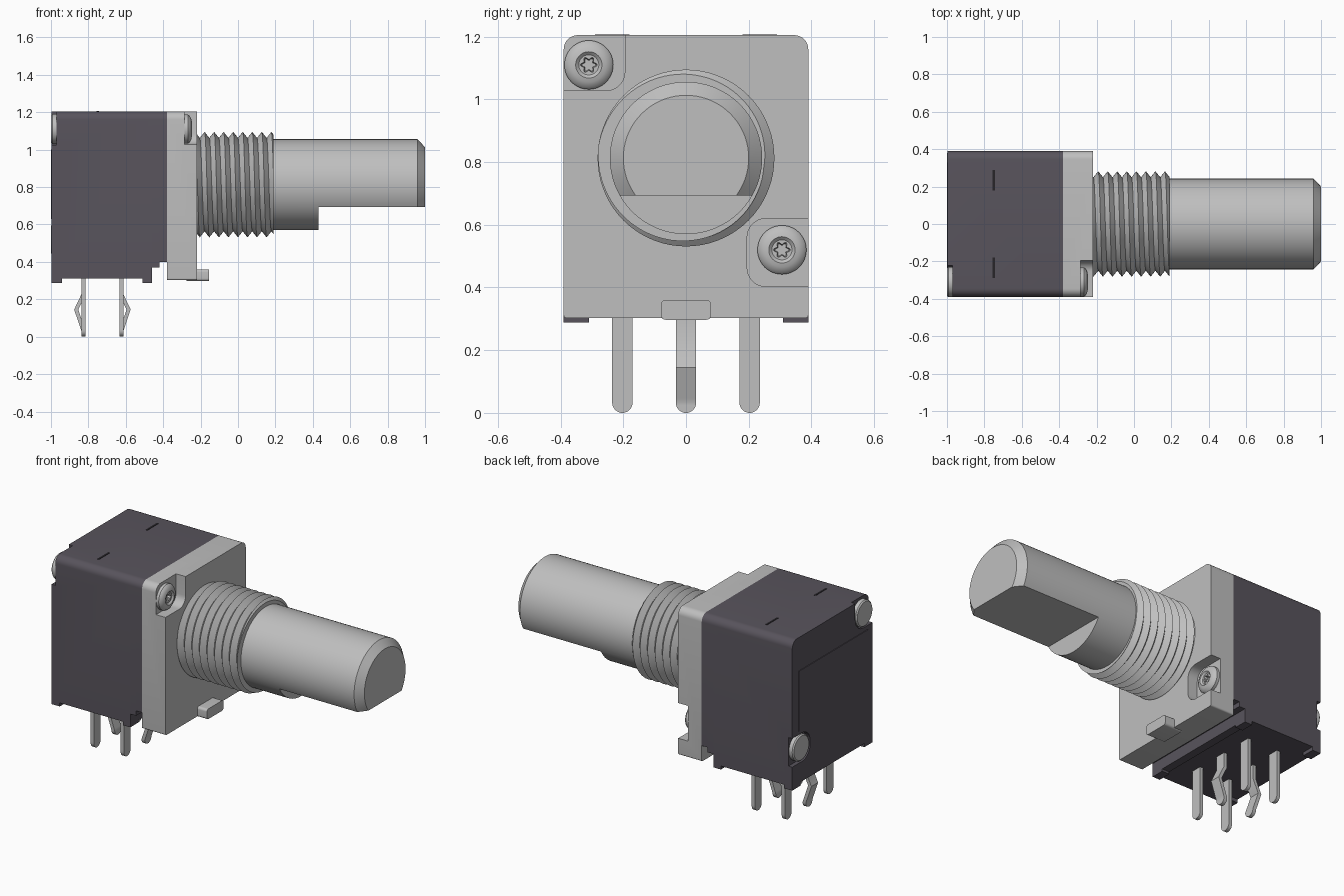
import bpy, bmesh, math

if "Cube" in bpy.data.objects:
    bpy.data.objects.remove(bpy.data.objects["Cube"])

AX = 0.813          # height of the shaft axis


def mat(name, c):
    m = bpy.data.materials.new(name)
    m.diffuse_color = (*c, 1)
    m.use_nodes = True
    m.node_tree.nodes["Principled BSDF"].inputs["Base Color"].default_value = m.diffuse_color
    return m


METAL = mat("light grey metal", (0.52, 0.52, 0.52))
DARK = mat("dark plastic", (0.098, 0.088, 0.108))
BLACK = mat("black slot", (0.02, 0.018, 0.022))


def finish(name, bm, material, angle=30):
    bmesh.ops.recalc_face_normals(bm, faces=bm.faces)
    me = bpy.data.meshes.new(name)
    bm.to_mesh(me)
    bm.free()
    me.materials.append(material)
    ob = bpy.data.objects.new(name, me)
    bpy.context.collection.objects.link(ob)
    bpy.ops.object.select_all(action='DESELECT')
    ob.select_set(True)
    bpy.context.view_layer.objects.active = ob
    bpy.ops.object.shade_smooth_by_angle(angle=math.radians(angle))
    return ob


def rings(loops):
    """Bridge equal-length closed loops of points and cap both ends."""
    bm = bmesh.new()
    rows = [[bm.verts.new(p) for p in l] for l in loops]
    n = len(rows[0])
    for a, b in zip(rows, rows[1:]):
        for i in range(n):
            bm.faces.new((a[i], a[(i + 1) % n], b[(i + 1) % n], b[i]))
    bm.faces.new(rows[0])
    bm.faces.new(rows[-1])
    return bm


def rounded(y0, y1, z0, z1, top, bottom):
    """Rectangle in y/z with separate top and bottom corner radii."""
    pts = []
    for cy, cz, r, start in ((y1, z1, top, 0), (y0, z1, top, 90),
                             (y0, z0, bottom, 180), (y1, z0, bottom, 270)):
        sy, sz = (-1 if cy == y1 else 1), (-1 if cz == z1 else 1)
        steps = 8 if r > 0 else 0
        for i in range(steps + 1):
            a = math.radians(start + (90 * i / steps if steps else 0))
            pts.append((cy + sy * r + r * math.cos(a), cz + sz * r + r * math.sin(a)))
    return pts


def prism(name, x0, x1, pts, material):
    return finish(name, rings([[(x, y, z) for y, z in pts] for x in (x0, x1)]), material)


def box(name, x0, x1, y0, y1, z0, z1, material):
    return prism(name, x0, x1, rounded(y0, y1, z0, z1, 0, 0), material)


def lathe(name, profile, cy, cz, material, n=48, lobes=()):
    """Turn (x, r) around an axis along x; listed rings get six lobes."""
    loops = []
    for k, (x, r) in enumerate(profile):
        loop = []
        for i in range(n):
            a = 2 * math.pi * i / n
            q = r * (1 + 0.22 * math.cos(6 * a)) if k in lobes else r
            loop.append((x, cy + q * math.cos(a), cz + q * math.sin(a)))
        loops.append(loop)
    return finish(name, rings(loops), material)


def cut(ob, cutter):
    m = ob.modifiers.new("cut", 'BOOLEAN')
    m.operation, m.solver, m.object = 'DIFFERENCE', 'EXACT', cutter
    bpy.context.view_layer.objects.active = ob
    bpy.ops.object.modifier_apply(modifier=m.name)
    bpy.data.objects.remove(cutter)


# Dark housing: rear block plus raised steps near the front plate
housing = prism("housing", -0.996, -0.46, rounded(-0.39, 0.39, 0.31, 1.205, 0.045, 0), DARK)
prism("housing_step", -0.46, -0.42, rounded(-0.39, 0.39, 0.37, 1.205, 0.045, 0), DARK)
prism("housing_front", -0.42, -0.38, rounded(-0.39, 0.39, 0.40, 1.205, 0.045, 0), DARK)
box("bottom_rail", -0.51, -0.46, -0.39, 0.39, 0.302, 0.32, DARK)
for s in (-1, 1):
    ys = sorted((s * 0.31, s * 0.39))
    for nm, x0, x1 in (("rear_foot", -0.996, -0.94), ("front_foot", -0.51, -0.46)):
        box(nm, x0, x1, *ys, 0.288, 0.33, DARK)
    slot = sorted((s * 0.18, s * 0.29))
    box("top_slot", -0.756, -0.744, *slot, 1.20, 1.207, BLACK)

# Raised panel on the rear
box("rear_panel", -1.0, -0.99, -0.34, 0.33, 0.63, 1.0, DARK)

# Front plate with locating tab
plate = prism("front_plate", -0.38, -0.22, rounded(-0.39, 0.39, 0.302, 1.205, 0.045, 0.01), METAL)
prism("locating_tab", -0.275, -0.155, rounded(-0.08, 0.08, 0.297, 0.36, 0.015, 0.015), METAL)

# Screw pockets in the plate and rivet pockets in the housing
cut(plate, prism("cutter", -0.285, 0, rounded(-0.6, -0.195, 1.028, 1.4, 0.06, 0.06), METAL))
cut(plate, prism("cutter", -0.285, 0, rounded(0.195, 0.6, 0.403, 0.62, 0.06, 0.06), METAL))
cut(housing, prism("cutter", -1.1, -0.97, rounded(-0.6, -0.222, 1.025, 1.4, 0.08, 0.08), DARK))
cut(housing, prism("cutter", -1.1, -0.97, rounded(0.215, 0.6, 0.432, 0.608, 0.08, 0.08), DARK))
for ob in (plate, housing):
    bpy.ops.object.select_all(action='DESELECT')
    ob.select_set(True)
    bpy.context.view_layer.objects.active = ob
    bpy.ops.object.shade_smooth_by_angle(angle=math.radians(30))

# Screws in front, rivet ends behind
for cy, cz in ((-0.31, 1.11), (0.306, 0.52)):
    lathe("screw_head", [(-0.29, 0.078), (-0.268, 0.078), (-0.258, 0.071), (-0.25, 0.055),
                         (-0.247, 0.042), (-0.256, 0.032), (-0.256, 0.022), (-0.275, 0.018)],
          cy, cz, METAL, lobes=(6, 7))
    lathe("rivet_end", [(-0.96, 0.08), (-0.993, 0.08), (-1.0, 0.073)], cy, cz, METAL)

# Threaded bushing: a right-handed helical surface trimmed flat at both ends
PITCH, N = 0.051, 72
bm = bmesh.new()
rows = []
for k in range(28):
    r = 0.282 if k % 2 else 0.25
    rows.append([bm.verts.new((-0.37 + PITCH * (k / 2 + j / N),
                               r * math.cos(2 * math.pi * j / N),
                               AX + r * math.sin(2 * math.pi * j / N))) for j in range(N + 1)])
for a, b in zip(rows, rows[1:]):
    for j in range(N):
        bm.faces.new((a[j], a[j + 1], b[j + 1], b[j]))
bmesh.ops.remove_doubles(bm, verts=bm.verts, dist=1e-5)
for x, d in ((-0.225, -1), (0.19, 1)):
    res = bmesh.ops.bisect_plane(bm, geom=bm.verts[:] + bm.edges[:] + bm.faces[:],
                                 plane_co=(x, 0, 0), plane_no=(d, 0, 0), clear_outer=True)
    edges = [e for e in res["geom_cut"] if isinstance(e, bmesh.types.BMEdge)]
    bmesh.ops.edgeloop_fill(bm, edges=edges)
finish("threaded_bushing", bm, METAL)

# Shaft with chamfered tip and a flat on the underside
shaft = lathe("shaft", [(0.15, 0.243), (0.96, 0.243), (1.0, 0.2)], 0, AX, METAL, n=72)
cut(shaft, box("cutter", 0.43, 1.2, -0.4, 0.4, 0.3, 0.694, METAL))
bpy.ops.object.select_all(action='DESELECT')
shaft.select_set(True)
bpy.ops.object.shade_smooth_by_angle(angle=math.radians(30))


# Pins: two rows of three, the middle ones kinked outwards
def pin(name, x, y, kink):
    w, t = 0.0325, 0.011
    zs = [0.33, 0.225, 0.145, 0.045] + [w * (1 - math.sin(a * math.pi / 12)) for a in range(7)]
    loops = []
    for z in zs:
        h = w if z >= w else max(0.004, math.sqrt(max(0, w * w - (w - z) ** 2)))
        bend = 0.0
        if 0.04 < z < 0.22:
            bend = 0.038 if z > 0.1 else 0.004
        cx = x + kink * bend
        loops.append([(cx - t, y - h, z), (cx + t, y - h, z), (cx + t, y + h, z), (cx - t, y + h, z)])
    finish(name, rings(loops), METAL)


for x, d in ((-0.827, -1), (-0.623, 1)):
    for y in (-0.203, 0, 0.203):
        pin("pin" if y else "kinked_pin", x, y, d if y == 0 else 0)
